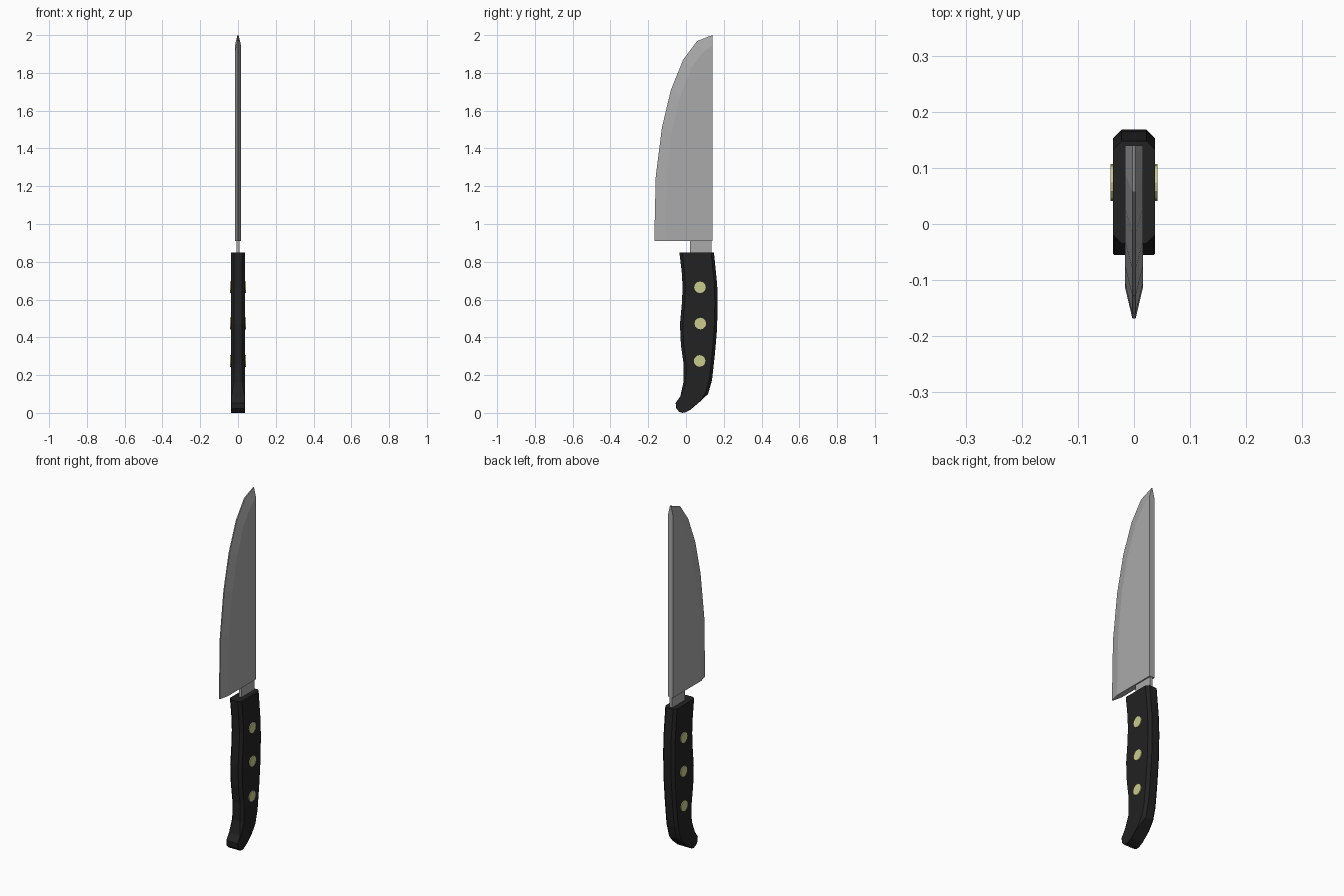
import bpy, bmesh, math
from mathutils import Matrix

if "Cube" in bpy.data.objects:
    bpy.data.objects.remove(bpy.data.objects["Cube"])


def material(name, rgb):
    m = bpy.data.materials.new(name)
    m.diffuse_color = (*rgb, 1)
    m.use_nodes = True
    m.node_tree.nodes["Principled BSDF"].inputs["Base Color"].default_value = m.diffuse_color
    return m


STEEL = material("steel grey", (0.40, 0.40, 0.40))
BLACK = material("handle black", (0.016, 0.016, 0.016))
BRASS = material("pale brass", (0.60, 0.60, 0.27))


def finish(name, bm, mat):
    bmesh.ops.recalc_face_normals(bm, faces=bm.faces[:])
    me = bpy.data.meshes.new(name)
    bm.to_mesh(me)
    bm.free()
    me.materials.append(mat)
    ob = bpy.data.objects.new(name, me)
    bpy.context.collection.objects.link(ob)
    return ob


def slab(name, outer, outer_x, inner, inner_x, mat):
    """Flat body: rim loop (outer) bevelled to a side loop (inner), mirrored in x."""
    bm = bmesh.new()
    layers = []
    for sign, pts, xs in ((-1, inner, inner_x), (-1, outer, outer_x),
                          (1, outer, outer_x), (1, inner, inner_x)):
        layers.append([bm.verts.new((sign * x, y, z)) for (y, z), x in zip(pts, xs)])
    n = len(outer)
    for a, b in zip(layers, layers[1:]):
        for i in range(n):
            j = (i + 1) % n
            bm.faces.new((a[i], a[j], b[j], b[i]))
    bm.faces.new(layers[0])
    bm.faces.new(layers[-1])
    return finish(name, bm, mat)


# Blade: straight spine, curved cutting edge, ground bevel
edge = [(0.14, 0.91), (-0.168, 0.91), (-0.16, 1.254), (-0.127, 1.513),
        (-0.08, 1.71), (-0.015, 1.87), (0.058, 1.968), (0.14, 2.0)]
grind = [(0.14, 0.91), (-0.113, 0.91), (-0.105, 1.245), (-0.075, 1.49),
         (-0.03, 1.68), (0.03, 1.83), (0.09, 1.91), (0.14, 1.945)]
slab("blade", edge, [0.003] * 8, grind, [0.016] * 8, STEEL)

# Tang: thin neck joining blade and handle
bm = bmesh.new()
bmesh.ops.create_cube(bm, size=1, matrix=Matrix.Translation((0, 0.078, 0.86))
                      @ Matrix.Diagonal((0.016, 0.115, 0.12, 1)))
finish("tang", bm, STEEL)

# Handle: curved profile with chamfer fading out at the butt
front = [(-0.035, 0.85), (-0.022, 0.74), (-0.018, 0.66), (-0.022, 0.58),
         (-0.032, 0.47), (-0.027, 0.36), (-0.013, 0.26), (-0.014, 0.16)]
butt = [(-0.030, 0.088), (-0.055, 0.052), (-0.051, 0.022), (-0.036, 0.006),
        (-0.018, 0.0), (0.0, 0.004), (0.025, 0.018), (0.074, 0.06)]
back = [(0.117, 0.10), (0.138, 0.175), (0.153, 0.31), (0.164, 0.44),
        (0.168, 0.58), (0.165, 0.68), (0.148, 0.85)]
rim = front + butt + back
chamfer = [0.015] * len(front) + [0.002] * len(butt) + [0.015] * len(back)
side = []
for i, ((y, z), c) in enumerate(zip(rim, chamfer)):
    if z == 0.85:                       # flat top keeps its height
        side.append((y + (c if y < 0 else -c), z))
        continue
    p, q = rim[i - 1], rim[(i + 1) % len(rim)]
    dy, dz = q[0] - p[0], q[1] - p[1]
    k = c / math.hypot(dy, dz)
    side.append((y - dz * k, z + dy * k))
W = 0.037
slab("handle", rim, [W - c for c in chamfer], side, [W] * len(rim), BLACK)

# Rivets: pins through the handle
for i, (y, z) in enumerate(((0.074, 0.665), (0.076, 0.473), (0.072, 0.275))):
    bm = bmesh.new()
    bmesh.ops.create_cone(bm, cap_ends=True, segments=12, radius1=0.031,
                          radius2=0.031, depth=0.084,
                          matrix=Matrix.Translation((0, y, z))
                          @ Matrix.Rotation(math.pi / 2, 4, 'Y'))
    finish(f"rivet_{i + 1}", bm, BRASS)
